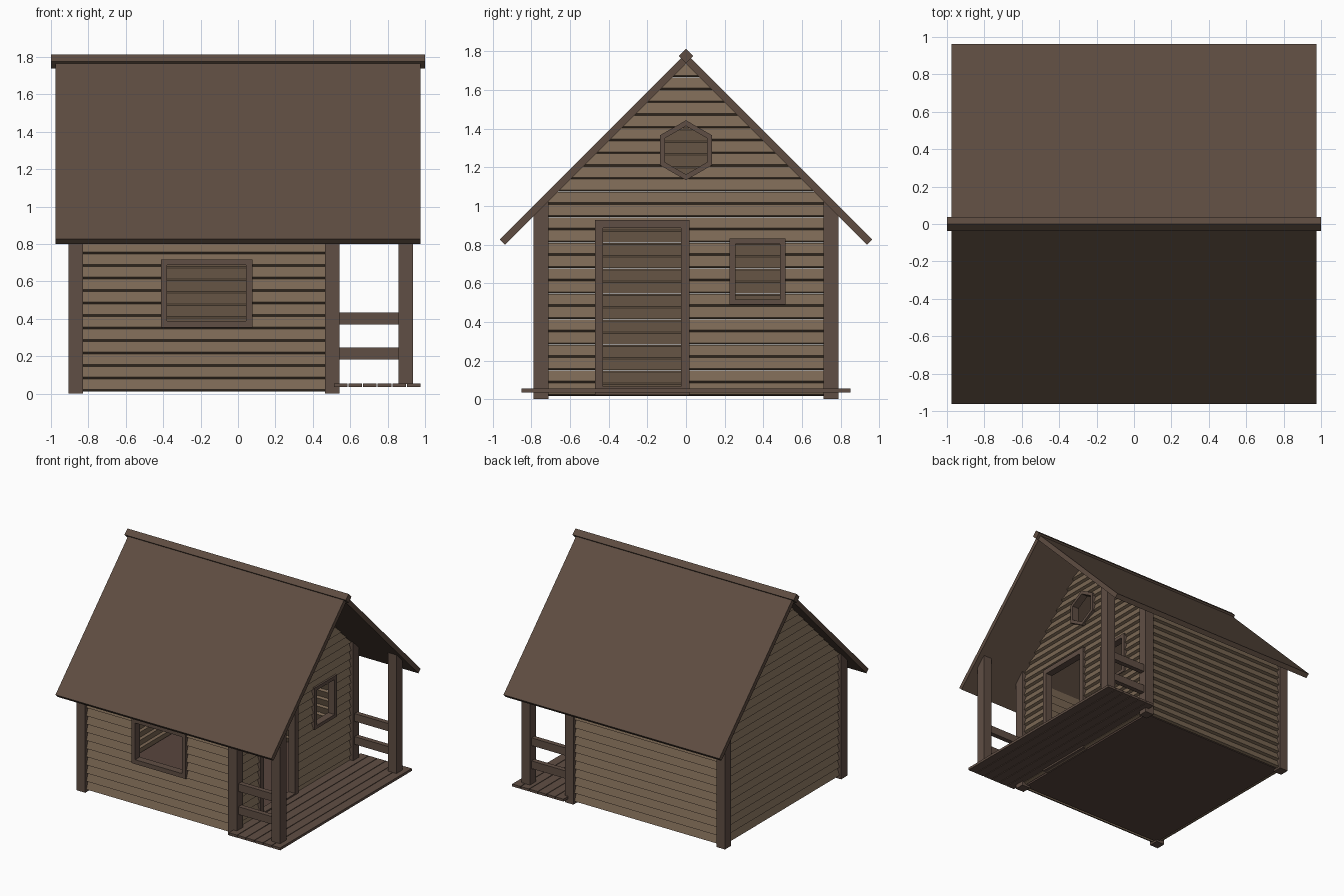
import bpy, bmesh
from math import sin, cos, pi

if "Cube" in bpy.data.objects:
    bpy.data.objects.remove(bpy.data.objects["Cube"])


def material(name, rgb):
    m = bpy.data.materials.new(name)
    m.diffuse_color = (*rgb, 1)
    m.use_nodes = True
    m.node_tree.nodes["Principled BSDF"].inputs["Base Color"].default_value = m.diffuse_color
    return m


SIDING = material("siding", (0.195, 0.135, 0.087))
TRIM = material("trim", (0.117, 0.077, 0.058))
ROOF = material("roofing", (0.112, 0.073, 0.053))
FLOOR = material("flooring", (0.100, 0.060, 0.048))
EAVE = 1.735   # underside of the 45 degree roof: |y| + z = EAVE


def make(name, bm, mat):
    bmesh.ops.recalc_face_normals(bm, faces=bm.faces)
    me = bpy.data.meshes.new(name)
    bm.to_mesh(me)
    bm.free()
    if mat:
        me.materials.append(mat)
    ob = bpy.data.objects.new(name, me)
    bpy.context.collection.objects.link(ob)
    return ob


def loft(bm, rings, closed=False):
    """Bridge equal polygons; cap the ends unless the loop closes on itself."""
    vs = [[bm.verts.new(p) for p in r] for r in rings]
    n = len(vs[0])
    pairs = list(zip(vs, vs[1:])) + ([(vs[-1], vs[0])] if closed else [])
    for a, b in pairs:
        for i in range(n):
            j = (i + 1) % n
            bm.faces.new((a[i], a[j], b[j], b[i]))
    if not closed:
        bm.faces.new(vs[0])
        bm.faces.new(vs[-1])


def prism_x(bm, profile, x0, x1):
    """Extrude a (y, z) profile along x."""
    loft(bm, [[(x, y, z) for y, z in profile] for x in (x0, x1)])


def box(bm, x0, x1, y0, y1, z0, z1):
    prism_x(bm, [(y0, z0), (y1, z0), (y1, z1), (y0, z1)], x0, x1)


# Tilted siding board section: (outward offset, height)
BOARD = [(0.020, 0.010), (0.000, 0.066), (-0.022, 0.058), (-0.003, 0.001)]


def side_wall(name, s):
    bm = bmesh.new()
    for k in range(15):
        z0 = 0.011 + 0.0668 * k
        prism_x(bm, [(s * (0.755 + o), z0 + h) for o, h in BOARD], -0.87, 0.505)
    return make(name, bm, SIDING)


def gable_wall(name, x, s):
    bm = bmesh.new()
    for k in range(26):
        z0 = 0.018 + 0.0659 * k
        loft(bm, [[(x + s * o, e * max(0.002, min(0.75, EAVE - z0 - h)), z0 + h)
                   for o, h in BOARD] for e in (-1, 1)])
    return make(name, bm, SIDING)


front_wall = side_wall("front_wall", -1)
back_wall = side_wall("back_wall", 1)
porch_wall = gable_wall("porch_gable_wall", 0.505, 1)
rear_wall = gable_wall("left_gable_wall", -0.87, -1)


# Openings: each gets a boolean cutter and a surrounding frame
def on_front(u, v, d):
    return (u, -0.755 - d, v)


def on_porch(u, v, d):
    return (0.505 + d, u, v)


def rect(u0, u1, v0, v1):
    return [(u0, v0), (u1, v0), (u1, v1), (u0, v1)]


def hexagon(r):
    return [(r * sin(i * pi / 3), 1.288 + r * cos(i * pi / 3)) for i in range(6)]


def opening(name, wall, place, outer, inner):
    mid = [((a + c) / 2, (b + d) / 2) for (a, b), (c, d) in zip(outer, inner)]
    bm = bmesh.new()
    loft(bm, [[place(u, v, d) for u, v in mid] for d in (-0.1, 0.1)])
    cutter = make(name + "_cutter", bm, None)
    cutter.hide_render = True
    cutter.display_type = 'WIRE'
    mod = wall.modifiers.new(name, 'BOOLEAN')
    mod.operation = 'DIFFERENCE'
    mod.solver = 'EXACT'
    mod.object = cutter
    bm = bmesh.new()
    loft(bm, [[place(u, v, d) for u, v in p] for p, d in
              ((outer, -0.03), (outer, 0.03), (inner, 0.03), (inner, -0.03))], True)
    make(name + "_frame", bm, TRIM)


opening("front_window", front_wall, on_front,
        rect(-0.413, 0.077, 0.352, 0.717), rect(-0.38, 0.042, 0.388, 0.687))
opening("door", porch_wall, on_porch,
        rect(-0.472, 0.017, 0.021, 0.928), rect(-0.43, -0.025, 0.066, 0.885))
opening("porch_window", porch_wall, on_porch,
        rect(0.225, 0.515, 0.49, 0.832), rect(0.255, 0.485, 0.517, 0.803))
opening("hexagon_window", porch_wall, on_porch, hexagon(0.155), hexagon(0.125))

# Corner and porch posts, tops cut to the roof slope
for label, x0, x1, z0 in (("left_corner", -0.905, -0.828, 0.0),
                          ("right_corner", 0.465, 0.543, 0.0),
                          ("porch", 0.857, 0.935, 0.05)):
    for side, s in (("front", -1), ("back", 1)):
        bm = bmesh.new()
        a, b = 0.711, 0.79
        prism_x(bm, [(s * a, z0), (s * b, z0), (s * b, EAVE - b + 0.005),
                     (s * a, EAVE - a + 0.005)], x0, x1)
        make(f"{label}_post_{side}", bm, TRIM)

# Porch rails
for side, s in (("front", -1), ("back", 1)):
    bm = bmesh.new()
    for z in (0.182, 0.370):
        box(bm, 0.535, 0.865, s * 0.75 - 0.02, s * 0.75 + 0.02, z, z + 0.063)
    make("porch_rails_" + side, bm, TRIM)

# Porch deck planks
bm = bmesh.new()
for i in range(6):
    x = 0.512 + 0.0783 * i
    box(bm, x, x + 0.073, -0.85, 0.85, 0.035, 0.055)
make("porch_deck", bm, TRIM)

# House floor
bm = bmesh.new()
box(bm, -0.855, 0.49, -0.738, 0.738, 0.016, 0.034)
make("floor", bm, FLOOR)

# Roof slabs and ridge beam
for side, s in (("front", -1), ("back", 1)):
    bm = bmesh.new()
    prism_x(bm, [(0, EAVE), (0, 1.79), (s * 0.963, 0.827), (s * 0.9355, 0.7995)],
            -0.976, 0.976)
    make("roof_" + side, bm, ROOF)
bm = bmesh.new()
prism_x(bm, [(0, 1.812), (0.037, 1.775), (0, 1.738), (-0.037, 1.775)], -1, 1)
make("ridge_beam", bm, ROOF)
